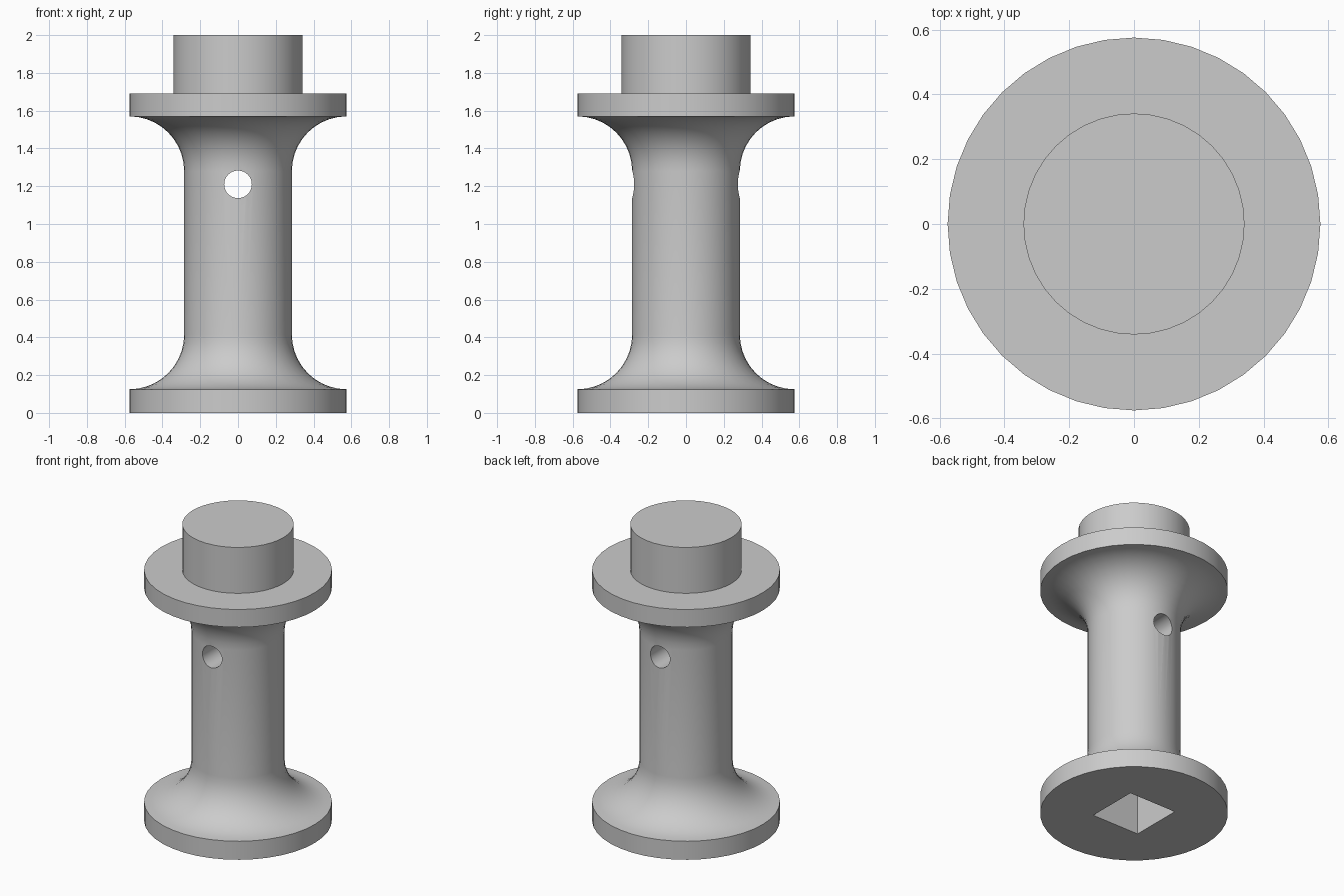
import bpy
import bmesh
from math import cos, sin, pi, radians
from mathutils import Matrix, Vector

cube = bpy.data.objects.get("Cube")
if cube:
    bpy.data.objects.remove(cube)

FLANGE_R, SHAFT_R, BOSS_R = 0.575, 0.285, 0.341
FILLET = FLANGE_R - SHAFT_R
LOW, HIGH, TOP = 0.125, 1.57, 1.69     # flange faces
SIDES, ARC_STEPS = 40, 10

steel = bpy.data.materials.new("grey steel")
steel.use_nodes = True
grey = (0.6, 0.6, 0.6, 1)
steel.diffuse_color = grey
steel.node_tree.nodes["Principled BSDF"].inputs["Base Color"].default_value = grey


def make_object(name, bm):
    mesh = bpy.data.meshes.new(name)
    bmesh.ops.recalc_face_normals(bm, faces=bm.faces)
    bm.to_mesh(mesh)
    bm.free()
    mesh.materials.append(steel)
    obj = bpy.data.objects.new(name, mesh)
    bpy.context.collection.objects.link(obj)
    return obj


def fillet(z_face, direction):
    """Quarter arc from the flange rim inwards to the shaft."""
    angles = [i * pi / 2 / ARC_STEPS for i in range(ARC_STEPS + 1)]
    return [(FLANGE_R - FILLET * sin(a),
             z_face + direction * FILLET * (1 - cos(a))) for a in angles]


def lathe(name, profile):
    bm = bmesh.new()
    verts = [bm.verts.new((r, 0, z)) for r, z in profile]
    edges = [bm.edges.new(pair) for pair in zip(verts, verts[1:])]
    bmesh.ops.spin(bm, geom=verts + edges, cent=(0, 0, 0), axis=(0, 0, 1),
                   angle=2 * pi, steps=SIDES, use_duplicate=False)
    bmesh.ops.remove_doubles(bm, verts=bm.verts, dist=1e-5)
    # close both ends with flat caps
    bmesh.ops.holes_fill(bm, edges=[e for e in bm.edges if e.is_boundary], sides=0)
    return make_object(name, bm)


def cut(target, cutter):
    cutter.hide_render = True
    mod = target.modifiers.new("cut", "BOOLEAN")
    mod.operation, mod.solver, mod.object = "DIFFERENCE", "EXACT", cutter
    bpy.context.view_layer.objects.active = target
    bpy.ops.object.modifier_apply(modifier=mod.name)
    bpy.data.objects.remove(cutter)


# Flanged spool body with round top boss
profile = [(FLANGE_R, 0)] + fillet(LOW, 1) + fillet(HIGH, -1)[::-1]
profile += [(FLANGE_R, TOP), (BOSS_R, TOP), (BOSS_R, 2)]
spool = lathe("flanged_spool", profile)

# Round cross hole, front to back
bm = bmesh.new()
bmesh.ops.create_cone(bm, cap_ends=True, segments=32, radius1=0.073, radius2=0.073,
                      depth=1, matrix=Matrix.Translation((0, 0, 1.21))
                      @ Matrix.Rotation(pi / 2, 4, "X"))
cut(spool, make_object("cross_hole_cutter", bm))

# Square socket in the underside
bm = bmesh.new()
bmesh.ops.create_cube(bm, size=1, matrix=Matrix.Diagonal((0.354, 0.354, 1.2, 1)))
cut(spool, make_object("square_socket_cutter", bm))

# Smooth barrel with crisp rims
bpy.ops.object.select_all(action="DESELECT")
spool.select_set(True)
bpy.context.view_layer.objects.active = spool
bpy.ops.object.shade_smooth_by_angle(angle=radians(30))
